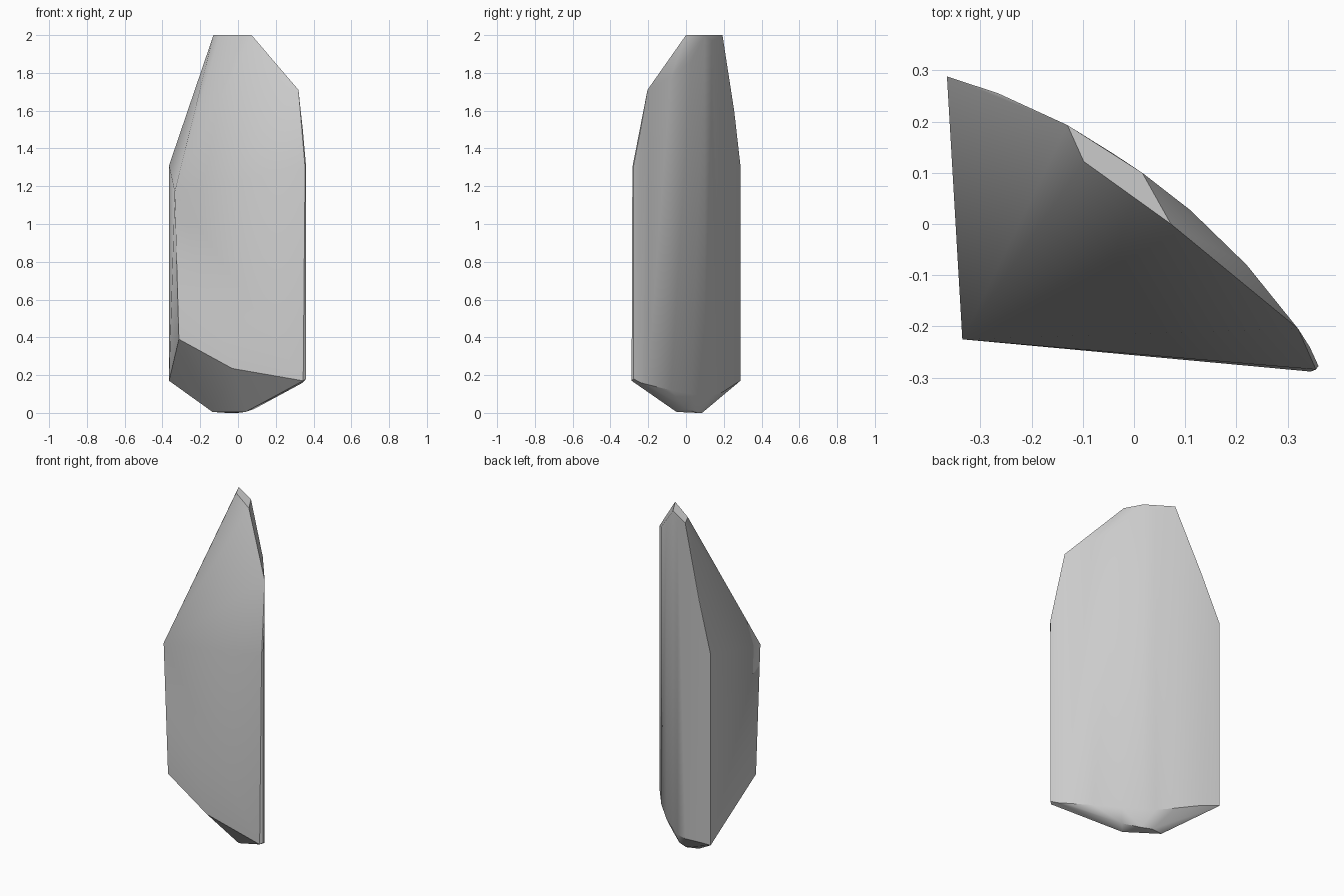
import bpy
import bmesh
import math

default_cube = bpy.data.objects.get("Cube")
if default_cube:
    bpy.data.objects.remove(default_cube, do_unlink=True)


def flat_material(name, colour):
    """Plain single-colour material for viewport and render."""
    material = bpy.data.materials.new(name)
    material.use_nodes = True
    material.diffuse_color = colour
    shader = next(n for n in material.node_tree.nodes if n.type == "BSDF_PRINCIPLED")
    shader.inputs["Base Color"].default_value = colour
    shader.inputs["Roughness"].default_value = 0.8
    return material


def hull_object(name, points, material):
    """Wrap a faceted solid tightly around the given corner points."""
    bm = bmesh.new()
    for point in points:
        bm.verts.new(point)
    result = bmesh.ops.convex_hull(bm, input=bm.verts)
    unused = {v for v in result["geom_interior"] + result["geom_unused"]
              if isinstance(v, bmesh.types.BMVert) and v.is_valid}
    bmesh.ops.delete(bm, geom=list(unused), context="VERTS")
    bmesh.ops.recalc_face_normals(bm, faces=bm.faces)
    mesh = bpy.data.meshes.new(name)
    bm.to_mesh(mesh)
    bm.free()
    mesh.materials.append(material)
    obj = bpy.data.objects.new(name, mesh)
    bpy.context.scene.collection.objects.link(obj)
    return obj


# Rounded back: plan position with the lower and upper end of each upright edge
rounded_back = [
    (-0.365, 0.288, 0.17, 1.31),
    (-0.265, 0.255, 0.15, 1.6),
    (-0.13, 0.193, 0.11, 2),
    (-0.04, 0.137, 0.09, 1.97),
    (0.016, 0.1, 0.09, 2),
    (0.11, 0.027, 0.1, 1.86),
    (0.22, -0.08, 0.12, 1.78),
    (0.32, -0.204, 0.15, 1.71),
    (0.343, -0.24, 0.16, 1.5),
    (0.36, -0.277, 0.18, 1.31),
]
corners = []
for x, y, low, high in rounded_back:
    corners += [(x, y, low), (x, y, high)]

# Front corner edge and the lower rim of the broad front face
corners += [(-0.335, -0.225, 1.17), (-0.313, -0.215, 0.39)]
corners += [(-0.03, -0.25, 0.235), (0.345, -0.288, 0.17), (0.355, -0.284, 1.3)]

# Front rim of the narrow flat tip
corners += [(-0.098, 0.122, 2), (0.072, 0, 2)]

# Small flat foot where the lower cuts meet
corners += [(-0.135, 0.07, 0.005), (0.04, -0.05, 0.005)]
corners += [(0.085, 0, 0.02), (0, 0.06, 0), (-0.06, 0.085, 0)]

stone = flat_material("grey_stone", (0.6, 0.6, 0.6, 1))
shard = hull_object("stone_shard", corners, stone)

# Smooth the rounded back and keep the chipped edges crisp
bpy.ops.object.select_all(action="DESELECT")
shard.select_set(True)
bpy.context.view_layer.objects.active = shard
bpy.ops.object.shade_smooth_by_angle(angle=math.radians(30))
